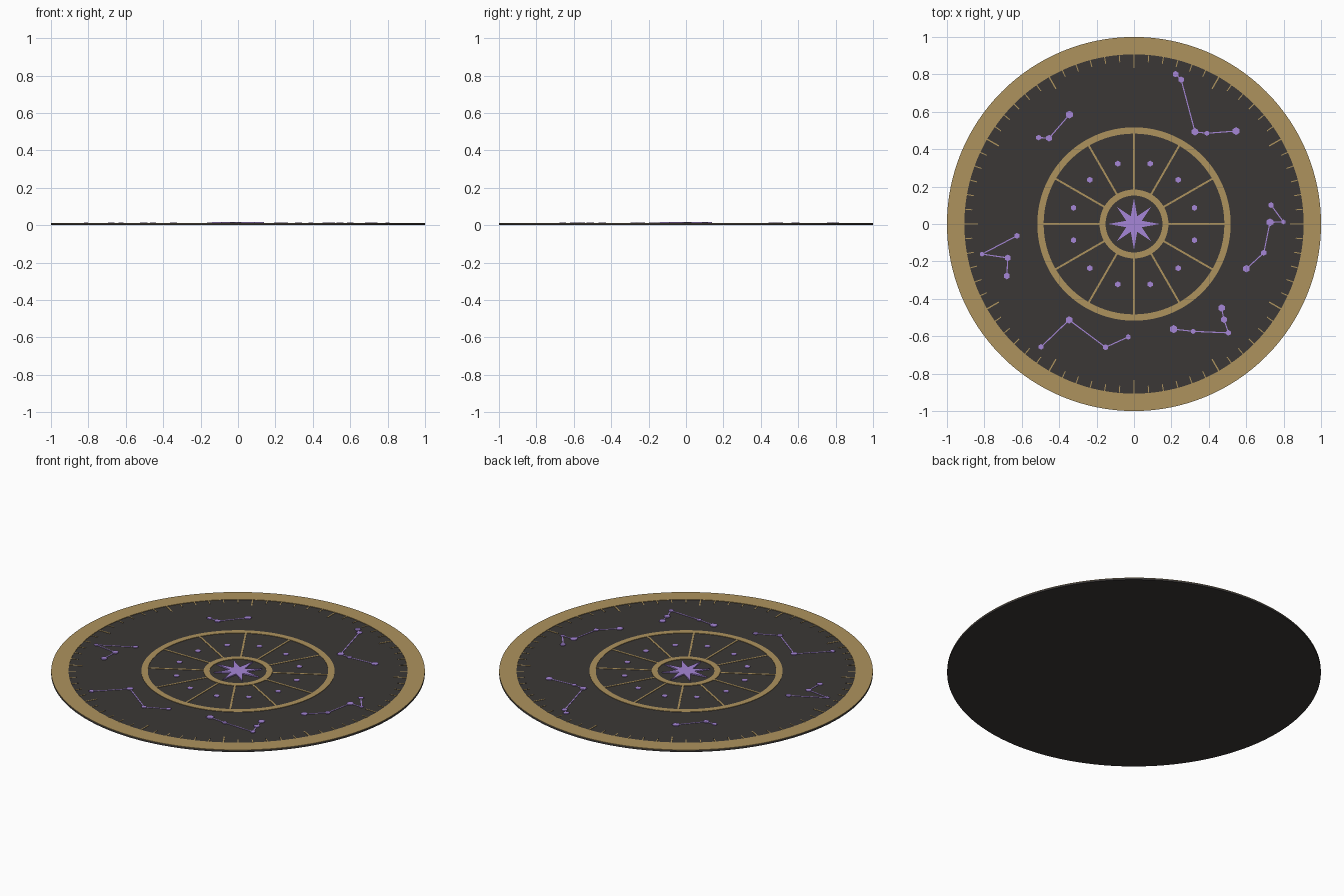
import bpy, bmesh, math
from mathutils import Vector

if "Cube" in bpy.data.objects:
    bpy.data.objects.remove(bpy.data.objects["Cube"])

TAU = math.tau
TOP = 0.01  # upper face of the base disc


def material(name, rgb):
    m = bpy.data.materials.new(name)
    m.diffuse_color = (*rgb, 1)
    m.use_nodes = True
    m.node_tree.nodes["Principled BSDF"].inputs["Base Color"].default_value = m.diffuse_color
    return m


GOLD = material("gold", (0.42, 0.29, 0.11))
DARK = material("charcoal", (0.043, 0.039, 0.037))
VIOLET = material("violet", (0.38, 0.24, 0.68))


def circle(r, n, phase=0.0, c=(0, 0)):
    return [(c[0] + r * math.cos(phase + TAU * i / n),
             c[1] + r * math.sin(phase + TAU * i / n)) for i in range(n)]


def prism(bm, pts, z0, z1):
    lo = [bm.verts.new((x, y, z0)) for x, y in pts]
    hi = [bm.verts.new((x, y, z1)) for x, y in pts]
    bm.faces.new(lo[::-1])
    bm.faces.new(hi)
    for i in range(len(pts)):
        j = (i + 1) % len(pts)
        bm.faces.new((lo[i], lo[j], hi[j], hi[i]))


def bar(bm, a, b, width, z0, z1):
    a, b = Vector(a), Vector(b)
    d = (b - a).normalized() * width / 2
    s = Vector((-d.y, d.x))
    prism(bm, [a - s, b - s, b + s, a + s], z0, z1)


def polar(r, a):
    return (r * math.cos(a), r * math.sin(a))


def finish(bm, name, mat, smooth=False):
    bmesh.ops.recalc_face_normals(bm, faces=bm.faces)
    me = bpy.data.meshes.new(name)
    bm.to_mesh(me)
    bm.free()
    me.materials.append(mat)
    ob = bpy.data.objects.new(name, me)
    bpy.context.collection.objects.link(ob)
    if smooth:
        bpy.context.view_layer.objects.active = ob
        ob.select_set(True)
        bpy.ops.object.shade_smooth_by_angle()
        ob.select_set(False)


def ring(name, r0, r1, z0, z1, n=128):
    bm = bmesh.new()
    loops = [[bm.verts.new((x, y, z)) for x, y in circle(r, n)]
             for r, z in ((r0, z0), (r1, z0), (r1, z1), (r0, z1))]
    for k in range(4):
        a, b = loops[k], loops[(k + 1) % 4]
        for i in range(n):
            j = (i + 1) % n
            bm.faces.new((a[i], a[j], b[j], b[i]))
    finish(bm, name, GOLD, True)


# Base disc
bm = bmesh.new()
prism(bm, circle(1.0, 128), 0, TOP)
finish(bm, "base_disc", DARK, True)

# Gold rings
ring("outer_ring", 0.907, 1.0, TOP, 0.0125)
ring("middle_ring", 0.483, 0.517, TOP, 0.0125)
ring("inner_ring", 0.152, 0.184, TOP, 0.0125)

# Spokes between the inner and middle rings
bm = bmesh.new()
for i in range(12):
    a = TAU * i / 12
    bar(bm, polar(0.18, a), polar(0.487, a), 0.01, TOP, 0.012)
finish(bm, "spokes", GOLD)

# Graduation ticks, longer every 30 degrees
bm = bmesh.new()
for i in range(72):
    a = TAU * i / 72
    major = i % 6 == 0
    bar(bm, polar(0.835 if major else 0.868, a), polar(0.908, a),
        0.007 if major else 0.005, TOP, 0.012)
finish(bm, "tick_marks", GOLD)

# Sector dots
bm = bmesh.new()
for i in range(12):
    prism(bm, circle(0.016, 6, math.pi / 6, polar(0.334, TAU * (i + 0.5) / 12)), TOP, 0.013)
finish(bm, "sector_dots", VIOLET)

# Constellations: (x, y, star radius)
constellations = [
    [(-.345, .585, .021), (-.454, .459, .018), (-.51, .462, .015)],
    [(.222, .801, .017), (.252, .772, .017), (.326, .493, .02), (.39, .485, .014), (.546, .497, .021)],
    [(.733, .101, .016), (.799, .011, .013), (.727, .009, .021), (.694, -.154, .016), (.601, -.239, .02)],
    [(.468, -.449, .02), (.481, -.511, .018), (.505, -.582, .015), (.316, -.574, .014), (.212, -.562, .022)],
    [(-.031, -.604, .015), (-.152, -.659, .016), (-.347, -.513, .02), (-.497, -.657, .015)],
    [(-.626, -.063, .016), (-.813, -.161, .013), (-.675, -.181, .018), (-.68, -.278, .018)],
]
stars, links = bmesh.new(), bmesh.new()
for c in constellations:
    for x, y, r in c:
        prism(stars, circle(r, 6, math.pi / 6, (x, y)), TOP, 0.014)
    for p, q in zip(c, c[1:]):
        bar(links, p[:2], q[:2], 0.006, TOP, 0.012)
finish(stars, "constellation_stars", VIOLET)
finish(links, "constellation_lines", VIOLET)

# Central eight-pointed star
bm = bmesh.new()
pts = [polar(0.045 if i % 2 else (0.138 if i % 4 == 0 else 0.13), TAU * i / 16) for i in range(16)]
prism(bm, pts, TOP, 0.017)
finish(bm, "centre_star", VIOLET)
